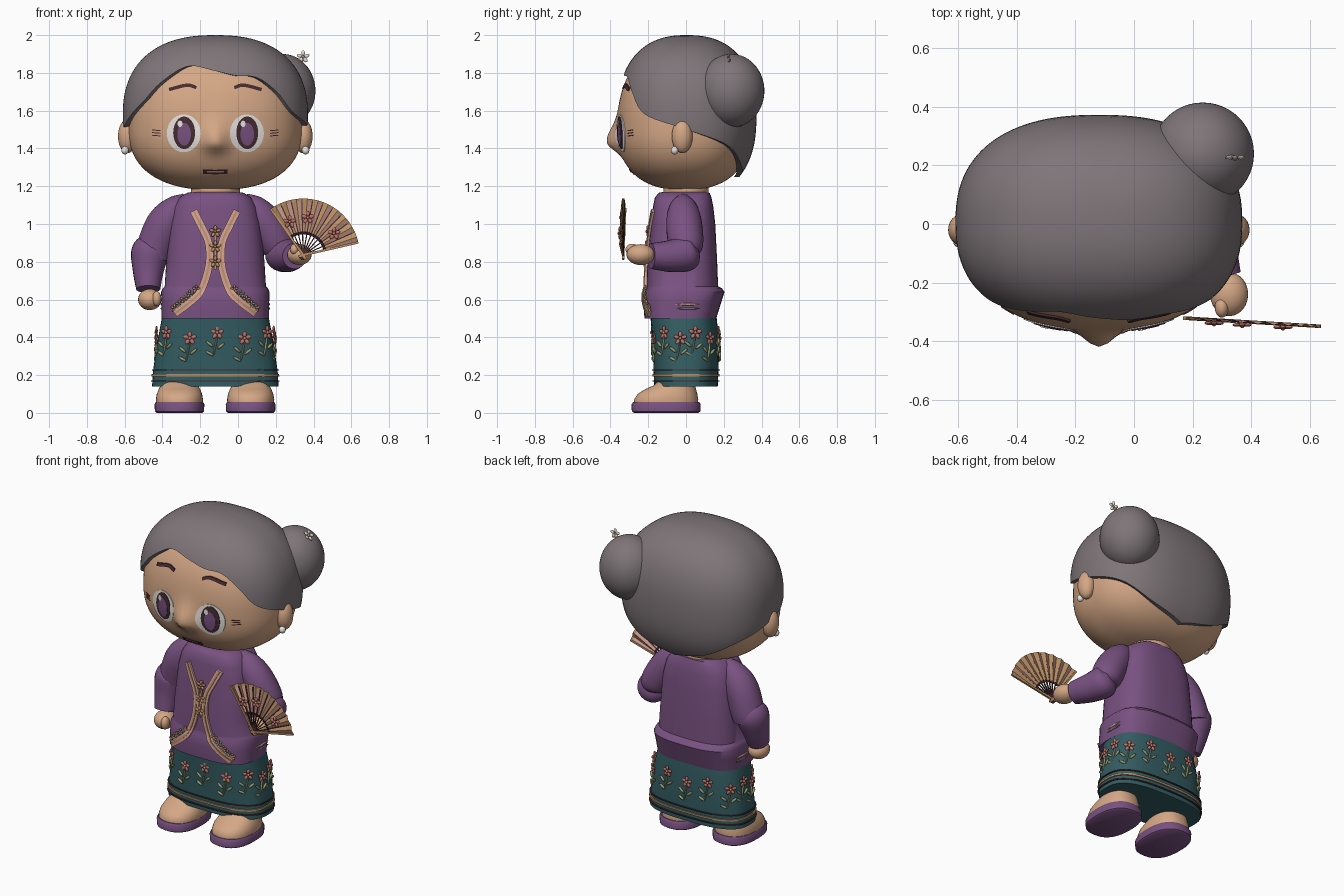
import bpy, bmesh
from math import sin, cos, radians, pi, asin
from mathutils import Vector, Matrix

cube = bpy.data.objects.get("Cube")
if cube:
    bpy.data.objects.remove(cube)

COLOURS = {
    "skin": (.66, .385, .235), "hair_grey": (.21, .178, .19), "jacket_purple": (.19, .083, .22),
    "skirt_teal": (.033, .108, .122), "trim_pink": (.66, .36, .3), "white": (.8, .77, .74),
    "dark_brown": (.06, .025, .03), "gold": (.5, .28, .13), "leaf_green": (.3, .33, .17),
    "petal_coral": (.55, .17, .15)}
MATS = []
for label, rgb in COLOURS.items():
    m = bpy.data.materials.new(label)
    m.use_nodes = True
    m.diffuse_color = (*rgb, 1)
    bsdf = m.node_tree.nodes["Principled BSDF"]
    bsdf.inputs["Base Color"].default_value = (*rgb, 1)
    bsdf.inputs["Roughness"].default_value = .7
    MATS.append(m)
SKIN, HAIR, PURPLE, TEAL, PINK, WHITE, DARK, GOLD, LEAF, CORAL = range(len(MATS))
CX = -.12          # body centre line
P = 2.4            # roundness of the head


def finish(name, bm, smooth=True):
    bmesh.ops.recalc_face_normals(bm, faces=bm.faces)
    used = sorted({f.material_index for f in bm.faces})
    for f in bm.faces:
        f.material_index = used.index(f.material_index)
    mesh = bpy.data.meshes.new(name)
    bm.to_mesh(mesh)
    bm.free()
    for i in used:
        mesh.materials.append(MATS[i])
    ob = bpy.data.objects.new(name, mesh)
    bpy.context.collection.objects.link(ob)
    if smooth:
        bpy.ops.object.select_all(action='DESELECT')
        ob.select_set(True)
        bpy.context.view_layer.objects.active = ob
        bpy.ops.object.shade_smooth_by_angle(angle=radians(45))


def spline(points, steps=6):
    """Catmull-Rom curve through points."""
    pts = [Vector(p) for p in points]
    pts = [2 * pts[0] - pts[1]] + pts + [2 * pts[-1] - pts[-2]]
    out = []
    for a, b, c, d in zip(pts, pts[1:], pts[2:], pts[3:]):
        for i in range(steps):
            t = i / steps
            out.append(.5 * (2 * b + (c - a) * t + (2 * a - 5 * b + 4 * c - d) * t ** 2
                             + (3 * b - a - 3 * c + d) * t ** 3))
    return out + [pts[-2]]


def unit(a, p):
    """Superellipse point, angle measured from the front toward +x."""
    n = (abs(sin(a)) ** p + abs(cos(a)) ** p) ** (1 / p)
    return sin(a) / n, -cos(a) / n


def skin_rings(bm, rings, mat, caps=True, closed=True):
    rows = [[bm.verts.new(co) for co in r] for r in rings]
    faces = []
    for r, s in zip(rows, rows[1:]):
        for i in range(len(r) if closed else len(r) - 1):
            j = (i + 1) % len(r)
            faces.append(bm.faces.new((r[i], r[j], s[j], s[i])))
    if caps:
        faces += [bm.faces.new(rows[0]), bm.faces.new(rows[-1])]
    for f in faces:
        f.material_index = mat


def loft(bm, rings, mat, p, cx=CX, n=48, grow=0, caps=True):
    """Stack of rounded sections: (z, half width, half depth, centre y)."""
    angles = [2 * pi * i / n for i in range(n)]
    skin_rings(bm, [[(cx + (hx + grow) * unit(a, p)[0], cy + (hy + grow) * unit(a, p)[1], z)
                     for a in angles] for z, hx, hy, cy in rings], mat, caps)


def section(rings, z):
    for lo, hi in zip(rings, rings[1:]):
        if lo[0] <= z <= hi[0]:
            return Vector(lo).lerp(Vector(hi), (z - lo[0]) / (hi[0] - lo[0]))
    return Vector(rings[-1])


def blob(bm, loc, rad, mat, frame=Matrix(), turn=0, u=24, v=16):
    mtx = frame @ Matrix.Translation(loc) @ Matrix.Rotation(turn, 4, 'Z') @ Matrix.Diagonal((*rad, 1))
    made = bmesh.ops.create_uvsphere(bm, u_segments=u, v_segments=v, radius=1, matrix=mtx)
    for f in {f for vert in made["verts"] for f in vert.link_faces}:
        f.material_index = mat


def tube(bm, pts, mat, n=24):
    """Limb through (x, y, z, radius) points."""
    path = spline(pts)
    rings = []
    for i, q in enumerate(path):
        d = (path[min(i + 1, len(path) - 1)] - path[max(i - 1, 0)]).to_3d()
        s = d.cross(Vector((.3, 1, .2))).normalized()
        t = d.cross(s).normalized()
        rings.append([q.to_3d() + q[3] * (s * cos(2 * pi * k / n) + t * sin(2 * pi * k / n)) for k in range(n)])
    skin_rings(bm, rings, mat)


def strip(bm, pts, width, surf, mat, off=.007):
    """Thin ribbon following (x, z) points over a front surface."""
    path = spline(pts)
    rings = []
    for i, q in enumerate(path):
        d = (path[min(i + 1, len(path) - 1)] - path[max(i - 1, 0)]).normalized()
        side = Vector((-d.y, d.x)) * width / 2
        rings.append([(w.x, surf(w.x, w.y) - o, w.y) for w, o in
                      ((q - side, -.01), (q - side, off), (q + side, off), (q + side, -.01))])
    skin_rings(bm, rings, mat)


def disc(bm, x, z, rx, rz, surf, mat, off, n=32):
    rings = []
    for s, o in ((.05, off), (.4, off), (.75, off), (1, off), (1, -.004)):
        ring = [(x + s * rx * cos(2 * pi * k / n), z + s * rz * sin(2 * pi * k / n)) for k in range(n)]
        rings.append([(a, surf(a, b) - o, b) for a, b in ring])
    skin_rings(bm, rings, mat)


def facing(loc, normal):
    return Matrix.Translation(loc) @ Vector(normal).to_track_quat('Z', 'Y').to_matrix().to_4x4()


def flower(bm, frame, size, petal, heart, x=0, y=0):
    for k in range(5):
        a = 2 * pi * k / 5 + pi / 2
        blob(bm, (x + size * .6 * cos(a), y + size * .6 * sin(a), .003), (size * .42, size * .3, .006),
             petal, frame, a, 8, 6)
    blob(bm, (x, y, .006), (size * .25, size * .25, .008), heart, frame, 0, 8, 6)


# Head: rounded block with a soft nose
HY, HZ = -.01, 1.51

def nose(x, z):
    return .062 * 2.718 ** (-((x - CX) / .065) ** 2 - ((z - 1.43) / (.1 if z > 1.43 else .05)) ** 2)

def face_y(x, z):
    zz = abs(z - HZ) / (.43 if z > HZ else .33)
    return HY - .352 * max(0, 1 - abs((x - CX) / .46) ** P - zz ** P) ** (1 / P) - nose(x, z)

bm = bmesh.new()
for v in bmesh.ops.create_uvsphere(bm, u_segments=96, v_segments=64, radius=1)["verts"]:
    d = v.co / sum(abs(c) ** P for c in v.co) ** (1 / P)
    x, z = CX + .46 * d.x, HZ + d.z * (.43 if d.z > 0 else .33)
    v.co = (x, HY + .352 * d.y - (nose(x, z) if d.y < 0 else 0), z)
finish("head", bm)

# Ears and pearl earrings
bm = bmesh.new()
for s in (-1, 1):
    blob(bm, (CX + s * .465, -.02, 1.465), (.05, .055, .09), SKIN)
finish("ears", bm)
bm = bmesh.new()
for s in (-1, 1):
    blob(bm, (CX + s * .478, -.06, 1.39), (.02, .02, .022), WHITE, u=12, v=8)
finish("earrings", bm)

# Face details
bm = bmesh.new()
for s in (-1, 1):
    ex = CX + s * .167
    disc(bm, ex, 1.48, .09, .1, face_y, WHITE, .004)
    disc(bm, ex + .002, 1.483, .058, .086, face_y, DARK, .007)
    disc(bm, ex + .002, 1.475, .036, .06, face_y, PURPLE, .009)
    disc(bm, ex - .02, 1.53, .013, .017, face_y, WHITE, .011)
finish("eyes", bm)
bm = bmesh.new()
for s in (-1, 1):
    strip(bm, [(CX + s * .1, 1.722), (CX + s * .15, 1.735), (CX + s * .245, 1.712)], .018, face_y, DARK)
    for k in (-1, 0, 1):
        strip(bm, [(CX + s * .29, 1.48 + k * .014), (CX + s * .335, 1.484 + k * .014)], .005, face_y, DARK, .003)
finish("eyebrows_and_cheek_lines", bm)
bm = bmesh.new()
strip(bm, [(CX - .065, 1.278), (CX, 1.275), (CX + .065, 1.278)], .024, face_y, DARK, .005)
strip(bm, [(CX - .045, 1.278), (CX, 1.276), (CX + .045, 1.278)], .008, face_y, PINK, .008)
finish("mouth", bm)

# Hair cap ending at a wavy hairline (degrees from the front, height)
LINE = spline([(-180, 1.25), (-150, 1.31), (-124, 1.42), (-90, 1.5), (-72, 1.53), (-49, 1.64), (-36, 1.75),
               (-20, 1.835), (0, 1.81), (14, 1.785), (28, 1.775), (40, 1.7), (55, 1.58), (90, 1.5),
               (124, 1.42), (150, 1.31), (180, 1.25)], 8)

def hairline(deg):
    for a, b in zip(LINE, LINE[1:]):
        if a.x <= deg <= b.x:
            return a.y + (b.y - a.y) * (deg - a.x) / max(b.x - a.x, .001)
    return LINE[-1].y

bm = bmesh.new()
rings, N, ROWS = [], 120, 28
for j in range(ROWS + 1):
    t, tuck = min(.02 + j / (ROWS - 1), 1), .9 if j == ROWS else 1
    ring = []
    for i in range(N):
        deg = -180 + 360 * i / N
        e = pi / 2 + (asin((hairline(deg) - 1.57) / .43) - pi / 2) * t
        r = max(0, 1 - abs(sin(e)) ** P) ** (1 / P) * tuck
        ux, uy = unit(radians(deg), P)
        ring.append((CX + .49 * r * ux, .005 + .368 * r * uy, 1.57 + .43 * sin(e)))
    rings.append(ring)
skin_rings(bm, rings, HAIR, caps=False)
bm.faces.new([v for v in bm.verts][:N]).material_index = HAIR
finish("hair", bm)
bm = bmesh.new()
blob(bm, (.235, .24, 1.705), (.175, .175, .195), HAIR, u=48, v=32)
finish("hair_bun", bm)
bm = bmesh.new()
flower(bm, facing((.345, .23, 1.885), (0, -1, 0)), .034, WHITE, GOLD)
blob(bm, (.32, .23, 1.865), (.03, .006, .012), GOLD, u=10, v=8)
finish("hair_pin", bm)

# Neck, jacket and skirt
bm = bmesh.new()
loft(bm, [(1.08, .13, .12, 0), (1.24, .13, .12, 0)], SKIN, 2)
finish("neck", bm)
JACKET = [(.5, .285, .19, -.03), (.58, .285, .205, -.02), (.64, .287, .212, -.008), (.66, .278, .2, -.01),
          (.67, .268, .19, -.02), (.8, .26, .185, -.02), (1, .242, .17, -.015), (1.09, .22, .16, -.015),
          (1.14, .19, .15, -.015), (1.165, .15, .135, -.01), (1.17, .12, .11, -.01)]
SKIRT = [(.14, .335, .168, 0), (.22, .33, .172, 0), (.36, .31, .176, 0), (.53, .278, .175, -.015)]
bm = bmesh.new()
loft(bm, JACKET, PURPLE, 3)
finish("jacket", bm)
bm = bmesh.new()
loft(bm, SKIRT, TEAL, 2.8)
finish("skirt", bm)
bm = bmesh.new()
for z, h, mat in ((.165, .007, DARK), (.193, .012, GOLD), (.225, .006, DARK)):
    edge = [section(SKIRT, z), section(SKIRT, z + h)]
    loft(bm, edge, mat, 2.8, grow=.007)
finish("skirt_bands", bm)

# Flower sprigs around the skirt
bm = bmesh.new()
for k in range(14):
    a = 2 * pi * k / 14
    z = .35 + .015 * (-1) ** k
    _, hx, hy, cy = section(SKIRT, z)
    ux, uy = unit(a, 2.8)
    f = facing((CX + hx * ux, cy + hy * uy, z),
               (abs(ux) ** 1.8 * (1 if ux > 0 else -1) / hx, abs(uy) ** 1.8 * (1 if uy > 0 else -1) / hy, 0))
    flower(bm, f, .036, CORAL, GOLD, .01, .06)
    blob(bm, (0, -.01, .002), (.005, .055, .008), LEAF, f, -.2, 8, 6)
    for x, y, turn in ((-.03, 0, -.7), (.03, -.01, .7), (-.03, -.05, -.5)):
        blob(bm, (x, y, .002), (.025, .008, .008), LEAF, f, turn, 8, 6)
finish("skirt_flowers", bm)

# Jacket trim, clasps and embroidery
def chest(x, z):
    _, hx, hy, cy = section(JACKET, z)
    return cy - hy * max(0, 1 - abs((x - CX) / hx) ** 3) ** (1 / 3)

bm = bmesh.new()
for s in (-1, 1):
    path = [(CX + s * x, z) for x, z in ((.115, 1.07), (.075, .99), (.036, .9), (.034, .78), (.075, .65),
                                         (.13, .59), (.215, .525))]
    strip(bm, path, .04, chest, PINK, .012)
    strip(bm, path, .01, chest, GOLD, .016)
finish("jacket_trim", bm)
bm = bmesh.new()
for z in (.96, .88, .8):
    flower(bm, facing((CX, chest(CX, z) - .012, z), (0, -1, 0)), .032, GOLD, CORAL)
strip(bm, [(CX, .98), (CX, .87), (CX, .76)], .012, chest, GOLD, .01)
finish("clasps", bm)
bm = bmesh.new()
for s in (-1, 1):
    for i, (x, z) in enumerate(((.1, .655), (.135, .63), (.165, .6), (.19, .575), (.215, .555))):
        flower(bm, facing((CX + s * x, chest(CX + s * x, z) - .004, z), (s * .3, -1, 0)), .022,
               LEAF if i % 2 else GOLD, WHITE)
    for z, mat in ((.575, PINK), (.553, HAIR)):
        blob(bm, (CX + s * .285, .01, z), (.005, .065, .006), mat, u=10, v=8)
finish("jacket_embroidery", bm)

# Sleeves and hands
bm = bmesh.new()
tube(bm, [(-.27, -.015, 1.14, .03), (-.32, -.015, 1.085, .075), (-.385, -.01, 1, .1), (-.435, 0, .88, .1),
          (-.45, 0, .82, .095)], PURPLE)
tube(bm, [(-.44, 0, .89, .07), (-.465, -.005, .85, .1), (-.475, -.03, .75, .082), (-.475, -.06, .655, .064)], PURPLE)
finish("right_sleeve", bm)
bm = bmesh.new()
tube(bm, [(.03, -.015, 1.14, .03), (.08, -.015, 1.085, .075), (.145, -.01, 1, .095), (.215, 0, .88, .09),
          (.23, 0, .83, .05)], PURPLE)
tube(bm, [(.215, .05, .86, .05), (.23, .01, .845, .092), (.265, -.08, .83, .085), (.3, -.185, .83, .068)], PURPLE)
finish("left_sleeve", bm)
bm = bmesh.new()
blob(bm, (-.467, -.075, .6), (.062, .07, .056), SKIN)
blob(bm, (-.43, -.125, .605), (.024, .03, .04), SKIN)
finish("right_hand", bm)
bm = bmesh.new()
blob(bm, (.325, -.24, .838), (.065, .075, .055), SKIN)
blob(bm, (.3, -.285, .865), (.024, .035, .03), SKIN)
finish("left_hand", bm)

# Pleated fan
def fan_point(r, deg, dy=0):
    x = r * cos(radians(deg))
    return (.345 + x, -.332 - .06 * x + dy, .835 + r * sin(radians(deg)))

bm = bmesh.new()
PLEATS = 20
start, step = 13, 112 / PLEATS
for i in range(PLEATS):
    a, b, dy = start + i * step, start + (i + 1) * step, .005 * (-1) ** i
    for r0, r1, mat in ((.11, .125, DARK), (.125, .285, GOLD if i % 2 else PINK), (.285, .3, GOLD)):
        quad = (fan_point(r0, a, dy), fan_point(r0, b, -dy), fan_point(r1, b, -dy), fan_point(r1, a, dy))
        bm.faces.new([bm.verts.new(c) for c in quad]).material_index = mat
finish("fan_leaf", bm, smooth=False)
bm = bmesh.new()
for i in range(0, PLEATS + 1, 2):
    guard = i in (0, PLEATS)
    a, w = start + i * step, .006 if guard else .003
    side = Vector((-sin(radians(a)), 0, cos(radians(a)))) * w
    deep = Vector((0, w, 0))
    skin_rings(bm, [[Vector(fan_point(r, a)) + q for q in (side - deep, side + deep, deep - side, -side - deep)]
                    for r in (-.025, .3 if guard else .285)], GOLD if guard else DARK)
finish("fan_sticks", bm, smooth=False)
bm = bmesh.new()
for r, a in ((.19, 112), (.2, 83), (.2, 35)):
    flower(bm, facing(fan_point(r, a, -.008), (0, -1, 0)), .034, CORAL, GOLD)
finish("fan_flowers", bm)

# Feet and slippers
for side, fx in (("right", -.31), ("left", .067)):
    bm = bmesh.new()
    loft(bm, [(.04, .122, .168, -.105), (.07, .125, .17, -.105), (.1, .12, .158, -.098), (.125, .11, .135, -.082),
              (.145, .1, .11, -.062), (.2, .09, .08, -.03)], SKIN, 2.3, fx)
    finish(side + "_foot", bm)
    bm = bmesh.new()
    loft(bm, [(0, .12, .17, -.105), (.008, .13, .182, -.105), (.045, .132, .183, -.105), (.058, .125, .174, -.105)],
         PURPLE, 2.4, fx)
    finish(side + "_slipper", bm)
